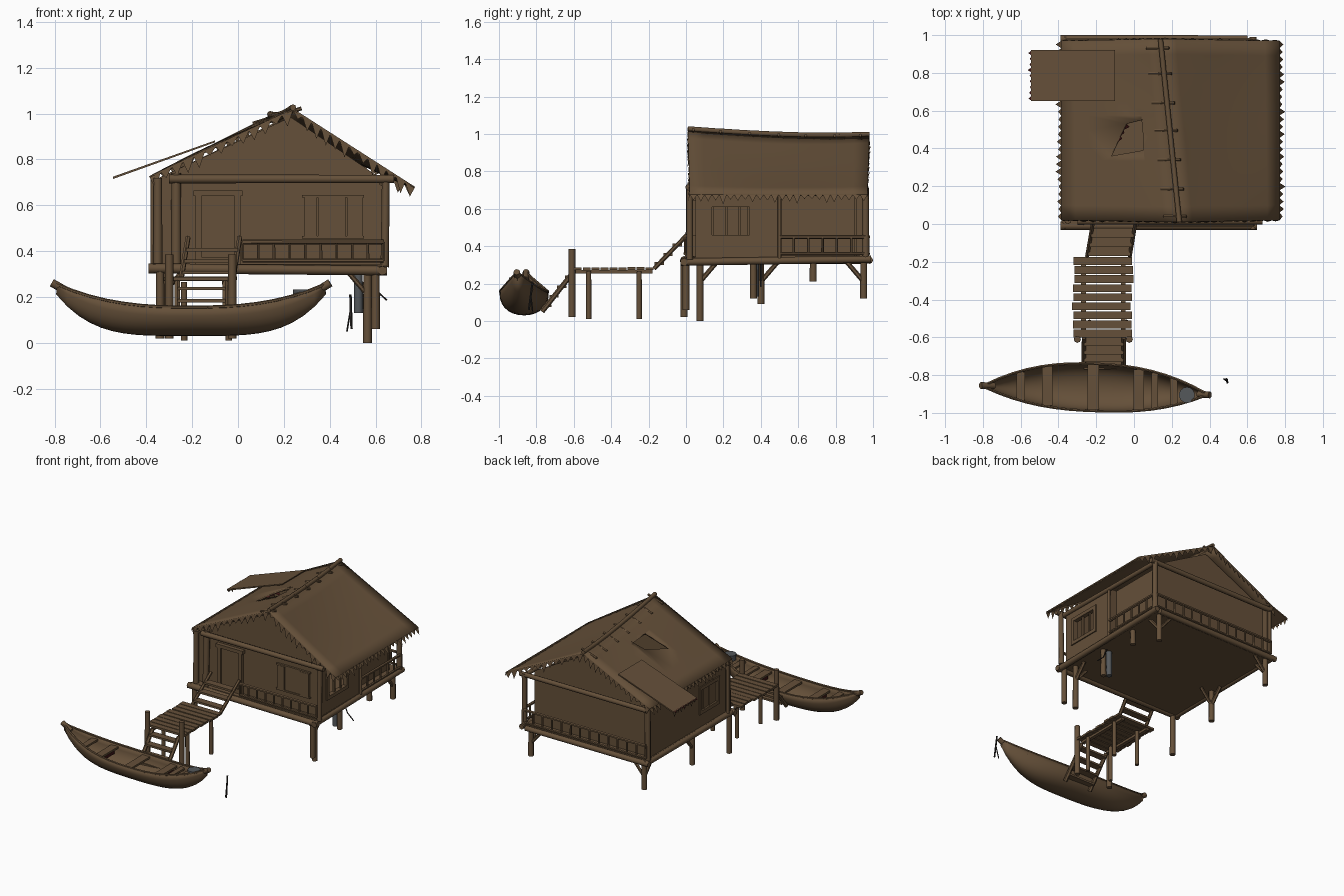
import bpy, bmesh, math, random
from mathutils import Vector, Matrix

if "Cube" in bpy.data.objects:
    bpy.data.objects.remove(bpy.data.objects["Cube"])
random.seed(4)

def material(name, col):
    m = bpy.data.materials.new(name)
    m.diffuse_color = (*col, 1)
    m.use_nodes = True
    m.node_tree.nodes["Principled BSDF"].inputs["Base Color"].default_value = m.diffuse_color
    return m

WOOD = material("brown wood", (0.13, 0.08, 0.041))
METAL = material("grey metal", (0.09, 0.098, 0.105))
RED = material("dark red", (0.05, 0.008, 0.008))
DARK = material("dark rope", (0.025, 0.022, 0.02))

def finish(name, bm, mat=WOOD):
    bmesh.ops.recalc_face_normals(bm, faces=bm.faces)
    me = bpy.data.meshes.new(name)
    bm.to_mesh(me)
    bm.free()
    me.materials.append(mat)
    ob = bpy.data.objects.new(name, me)
    bpy.context.collection.objects.link(ob)
    return ob

def boxes(name, items, mat=WOOD):
    """items: (x0, x1, y0, y1, z0, z1)"""
    bm = bmesh.new()
    for a, b, c, d, e, f in items:
        m = Matrix.Translation(((a+b)/2, (c+d)/2, (e+f)/2)) @ Matrix.Diagonal((b-a, d-c, f-e, 1))
        bmesh.ops.create_cube(bm, size=1, matrix=m)
    return finish(name, bm, mat)

def logs(name, items, mat=WOOD, sides=8):
    """items: (start, end, radius)"""
    bm = bmesh.new()
    for p, q, r in items:
        p, q = Vector(p), Vector(q)
        m = Matrix.Translation((p+q)/2) @ (q-p).to_track_quat('Z', 'Y').to_matrix().to_4x4()
        bmesh.ops.create_cone(bm, cap_ends=True, segments=sides, radius1=r, radius2=r*0.95,
                              depth=(q-p).length, matrix=m)
    return finish(name, bm, mat)

def prism(name, pts, y0, y1, mat=WOOD):
    bm = bmesh.new()
    f = bm.faces.new([bm.verts.new((x, y0, z)) for x, z in pts])
    g = bmesh.ops.extrude_face_region(bm, geom=[f])
    bmesh.ops.translate(bm, vec=(0, y1-y0, 0), verts=[v for v in g['geom'] if isinstance(v, bmesh.types.BMVert)])
    return finish(name, bm, mat)

def side_wall(name, x, y0, y1, wy0, wy1, wz0=0.45, wz1=0.62):
    """side wall with a framed window opening"""
    t, z0, z1 = 0.008, 0.34, 0.72
    boxes(name, [(x-t, x+t, y0, wy0, z0, z1), (x-t, x+t, wy1, y1, z0, z1),
                 (x-t, x+t, wy0, wy1, z0, wz0), (x-t, x+t, wy0, wy1, wz1, z1)])
    u = 0.016
    boxes(name + "_window_frame", [(x-u, x+u, wy0-.015, wy0+.01, wz0-.015, wz1+.015),
          (x-u, x+u, wy1-.01, wy1+.015, wz0-.015, wz1+.015), (x-u, x+u, wy0, wy1, wz0-.015, wz0+.01),
          (x-u, x+u, wy0, wy1, wz1-.01, wz1+.015), (x-.006, x+.006, wy0+.08, wy0+.095, wz0, wz1),
          (x-.006, x+.006, wy0+.15, wy0+.162, wz0, wz1)])

def railing(name, p, q, n, z0=0.36, z1=0.45):
    p, q = Vector(p), Vector(q)
    up = lambda v, z: (v.x, v.y, z)
    items = [(up(p, z1), up(q, z1), .011), (up(p, z0), up(q, z0), .009)]
    for i in range(n + 1):
        v = p.lerp(q, i / n)
        items.append((up(v, z0), up(v, z1), .007))
    logs(name, items, sides=6)

# ---- platform, stilts and braces
boxes("floor", [(-.36, .63, 0, .97, .315, .343)])
logs("floor_edge_logs", [((-.39, -.01, .325), (.65, -.01, .315), .022), ((-.39, .98, .325), (.6, .98, .325), .02),
     ((-.365, -.02, .325), (-.365, .99, .325), .02), ((.63, -.03, .315), (.63, .99, .33), .02)])
stilts = [(.565, .075, 0), (.6, 0, .06), (-.34, -.01, .02), (-.33, .4, .09), (.565, .36, .12),
          (.58, .68, .21), (-.33, .95, .12), (.58, .95, .12)]
logs("stilts", [((x, y, z), (x, y, .32), .019) for x, y, z in stilts])
braces = []
for x, y, z in (stilts[0], stilts[3], stilts[6], stilts[7]):
    inward = -1 if x > 0 else 1
    dy = -.09 if y > .5 else .09
    braces += [((x, y, .21), (x, y+dy, .315), .013), ((x, y, .21), (x+inward*.09, y, .315), .011)]
logs("braces", braces, sides=6)
logs("hanging_pipe", [((.525, .37, .13), (.525, .37, .31), .02)], METAL)
logs("loose_rope", [((.57, .4, .3), (.6, .4, .23), .004), ((.6, .4, .23), (.65, .4, .185), .004)], DARK, 5)

# ---- walls
prism("front_wall", [(-.345, .34), (.62, .34), (.62, .72), (.23, .985), (-.345, .72)], .05, .065)
prism("back_wall", [(-.345, .34), (.58, .34), (.58, .72), (.15, .955), (-.345, .72)], .9, .912)
side_wall("right_wall", .62, .05, .5, .13, .35)
side_wall("left_wall", -.345, .05, .96, .14, .34)
boxes("left_window_panel", [(-.347, -.34, .13, .35, .44, .63)])
boxes("recessed_wall", [(.56, .57, .5, .91, .34, .7), (.56, .62, .49, .5, .34, .7)])
# corner posts and top beams
logs("wall_posts", [((-.35, .02, .33), (-.35, .02, .72), .02), ((-.27, .015, .33), (-.27, .03, .74), .022),
     ((.64, .02, .33), (.645, .02, .72), .018), ((.635, .5, .33), (.635, .5, .68), .01),
     ((.625, .96, .33), (.625, .96, .71), .019), ((-.36, .95, .33), (-.36, .95, .71), .019),
     ((-.37, .05, .33), (-.37, .05, .72), .012)])
logs("top_beams", [((-.3, .015, .715), (.68, .015, .715), .019), ((-.36, .96, .7), (.66, .96, .7), .018),
     ((.63, .02, .7), (.63, .97, .69), .016), ((-.355, .02, .7), (-.355, .97, .7), .016)])

# ---- door and shutters on the front
boxes("door_frame", [(-.185, -.16, .025, .05, .345, .655), (-.015, .01, .025, .05, .345, .655),
                     (-.195, .02, .022, .05, .64, .665), (-.185, .01, .028, .05, .345, .375)])
boxes("door_panel", [(-.16, -.015, .04, .052, .37, .64)])
boxes("window_shutters", [(.29, .345, .033, .05, .465, .635), (.35, .47, .04, .05, .465, .635),
                          (.475, .545, .033, .05, .465, .635)])
boxes("shutter_frame", [(.28, .55, .035, .05, .455, .466), (.28, .55, .035, .05, .634, .645)])

# ---- railings
railing("front_railing", (.02, -.005, 0), (.635, -.005, 0), 9, .36, .44)
railing("back_railing", (-.36, .975, 0), (.62, .975, 0), 13)
railing("right_railing", (.635, .5, 0), (.635, .96, 0), 6)

# ---- thatched roof: sheets from ridge to eave, the left one bulging
def ridge(s):
    return Vector((.24 - .1*s, .01 + .97*s, 1.015 - .075*math.sin(min(s*1.5, 1.4)) + .045*s))

def roof_point(side, t, s):
    eave = Vector((.77, .02 + .95*s, .675)) if side > 0 else Vector((-.385, .02 + .95*s, .722))
    p = ridge(s).lerp(eave, t)
    p.z += (-.015 if side > 0 else .012) * math.sin(math.pi*t) * math.sin(math.pi*s)
    return p

def roof(name, side):
    bm = bmesh.new()
    nt, ns = 8, 12
    g = [[bm.verts.new(roof_point(side, i/nt, j/ns)) for j in range(ns+1)] for i in range(nt+1)]
    for i in range(nt):
        for j in range(ns):
            bm.faces.new((g[i][j], g[i+1][j], g[i+1][j+1], g[i][j+1]))
    # torn hole: pull four grid points into a slanted gap and drop the face between them
    if side < 0:
        cells = {(3, 5): (.05, .39), (3, 6): (.12, .57), (5, 5): (-.12, .36), (5, 6): (-.04, .53),
                 (4, 5): (-.035, .375), (4, 6): (.04, .55)}
        for (i, j), (x, y) in cells.items():
            g[i][j].co.x, g[i][j].co.y = x, y
            s = (y - .01) / .97
            top = ridge(s).x
            g[i][j].co.z = roof_point(-1, (top - x) / (top + .385), s).z
        gone = [f for f in bm.faces if all(v in [g[i][j] for i, j in cells] for v in f.verts)]
        bmesh.ops.delete(bm, geom=gone, context='FACES')
    ob = finish(name, bm)
    so = ob.modifiers.new("thickness", 'SOLIDIFY')
    so.thickness, so.offset = .012, 0
    return ob

def fringe(name, pts, out, drop, mat=WOOD):
    """ragged triangular teeth hanging from a line of points"""
    bm = bmesh.new()
    for a, b in zip(pts, pts[1:]):
        k = random.uniform(.5, 1.3)
        tip = (a+b)/2 + Vector(out)*k - Vector((0, 0, drop*k))
        bm.faces.new([bm.verts.new(v) for v in (a, b, tip)])
    finish(name, bm, mat)

left_roof, right_roof = roof("left_roof", -1), roof("right_roof", 1)
for side, word in ((-1, "left"), (1, "right")):
    fringe(word + "_eave_fringe", [roof_point(side, 1, j/24) for j in range(25)], (side*.025, 0, 0), .04)
    fringe(word + "_front_fringe", [roof_point(side, i/13, 0) for i in range(14)], (0, -.006, 0), .05)
    fringe(word + "_back_fringe", [roof_point(side, i/13, 1) for i in range(14)], (0, .006, 0), .05)
fringe("hole_torn_edge", [Vector((-.085 + .045*i/3, .435 + .095*i/3, .873 + .015*i/3)) for i in range(4)],
       (.02, 0, 0), .01, RED)

# lifted flap at the back left
prism("roof_flap", [(-.545, .715), (-.1, .875), (-.1, .883), (-.545, .725)], .65, .92)
fringe("flap_torn_edge", [Vector((-.54, .65 + .27*i/9, .727)) for i in range(10)], (-.022, 0, 0), .012, RED)
fringe("flap_fringe", [Vector((-.54, .65 + .27*i/7, .718)) for i in range(8)], (0, 0, 0), .03)

# ridge pole and tie sticks
up = Vector((0, 0, .012))
logs("ridge_pole", [(ridge(i/6) + up, ridge((i+1)/6) + up, .014) for i in range(6)])
logs("ridge_sticks", [(ridge(s) + Vector((-.08, 0, -.028)), ridge(s) + Vector((.04, 0, .01)), .009)
                      for s in (.03, .18, .34, .5, .65, .81, .95)], sides=6)

# ---- jetty
planks = []
for i in range(9):
    y = -.6 + i*.048
    w = random.uniform(-.008, .008)
    planks.append((-.32 + w, -.01 + w, y, y + .041, .272 + w/4, .287 + w/4))
boxes("jetty_planks", planks)
boxes("jetty_beams", [(-.28, -.255, -.59, -.18, .255, .272), (-.07, -.045, -.59, -.18, .255, .272)])
logs("jetty_posts", [((x, -.61, .02), (x, -.61, .385), .019) for x in (-.3, -.025)] +
     [((x, y, .01), (x, y, .265), .014) for x in (-.235, -.04) for y in (-.52, -.25)])

# ---- ladders
def ladder(name, foot, top, half, steps, r):
    foot, top, w = Vector(foot), Vector(top), Vector((half, 0, 0))
    logs(name + "_rails", [(foot + w*s, top + w*s, r) for s in (-1, 1)], sides=6)
    items = []
    for t in steps:
        p = foot.lerp(top, t)
        items.append((p.x-half, p.x+half, p.y-.025, p.y+.025, p.z-.007, p.z+.007))
    boxes(name + "_treads", items)

ladder("upper_ladder", (-.135, -.17, .28), (-.105, .005, .46), .113, (.15, .42, .7), .012)
ladder("lower_ladder", (-.16, -.77, .05), (-.16, -.6, .265), .105, (.15, .38, .62, .87), .014)

# ---- boat
def hull(u):
    a = abs(u)
    return (-.205 + .585*u, -.865 - .022*u - .015*u*u, .006 + .119*(1 - a**2.4),
            .155 + .1*a**2.6, .035 + .18*a**4)        # x, centre y, half beam, rim, keel

bm = bmesh.new()
N, M = 24, 14
rows = []
for i in range(N + 1):
    x, yc, b, rim, keel = hull(-1 + 2*i/N)
    rows.append([bm.verts.new((x, yc + b*math.cos(math.pi*j/M),
                 rim - (rim-keel)*max(0, math.sin(math.pi*j/M))**.8)) for j in range(M + 1)])
for r, s in zip(rows, rows[1:]):
    for j in range(M):
        bm.faces.new((r[j], s[j], s[j+1], r[j+1]))
boat = finish("boat_hull", bm)
so = boat.modifiers.new("thickness", 'SOLIDIFY')
so.thickness, so.offset = .01, 0
rims = []
for s in (-1, 1):
    pts = [(h[0], h[1] + s*h[2], h[3]) for h in (hull(-1 + 2*i/16) for i in range(17))]
    rims += [(a, b, .008) for a, b in zip(pts, pts[1:])]
logs("boat_gunwales", rims, sides=6)
logs("boat_tips", [((-.812, -.855, .262), (-.74, -.857, .222), .018), ((.402, -.905, .262), (.34, -.9, .222), .018)])
seats = []
for x, w in ((-.6, .022), (-.46, .028), (-.215, .03), (.025, .028), (.11, .018), (.21, .02)):
    _, yc, b, rim, _ = hull((x + .205) / .585)
    seats.append((x-w, x+w, yc - b*.95, yc + b*.95, rim - .03, rim - .016))
boxes("boat_seats", seats)
boxes("seat_undersides", [(a+.01, b-.01, c+.03, d-.03, e-.03, e) for a, b, c, d, e, f in (seats[1], seats[3])], RED)
logs("bucket", [((.28, -.905, .232), (.28, -.905, .19), .042)], METAL, 14)
# loose sticks beside the boat
logs("loose_sticks", [((.49, -.82, .21), (.495, -.84, .06), .006), ((.49, -.83, .14), (.475, -.82, .05), .004)], DARK, 5)

# ---- smooth shading with sharp edges kept
for ob in bpy.context.collection.objects:
    ob.select_set(True)
    bpy.context.view_layer.objects.active = ob
bpy.ops.object.shade_smooth_by_angle(angle=math.radians(50))
